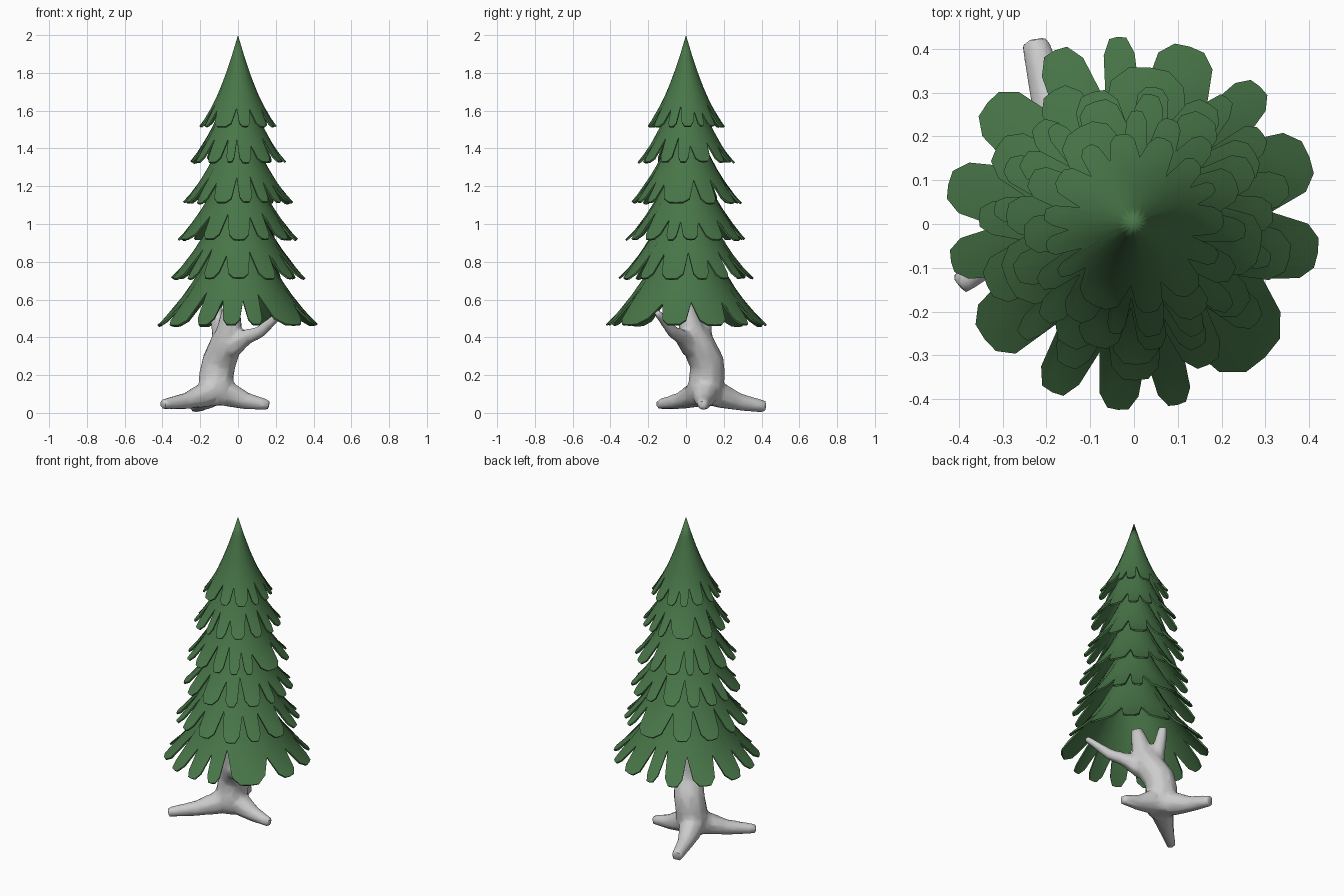
import bpy, bmesh, math, random
from mathutils import Vector

if "Cube" in bpy.data.objects:
    bpy.data.objects.remove(bpy.data.objects["Cube"])

random.seed(4)


def finish(name, bm, color=None, angle=40, mods=()):
    bmesh.ops.recalc_face_normals(bm, faces=bm.faces)
    me = bpy.data.meshes.new(name)
    bm.to_mesh(me)
    bm.free()
    ob = bpy.data.objects.new(name, me)
    bpy.context.collection.objects.link(ob)
    bpy.ops.object.select_all(action='DESELECT')
    ob.select_set(True)
    bpy.context.view_layer.objects.active = ob
    for kind, settings in mods:
        mod = ob.modifiers.new(kind.title(), kind)
        for key, value in settings.items():
            setattr(mod, key, value)
        bpy.ops.object.modifier_apply(modifier=mod.name)
    bpy.ops.object.shade_smooth_by_angle(angle=math.radians(angle))
    if color:
        ob.data.materials.append(color)
    return ob


def tube(bm, path, sides=8):
    """Tapered tube through (x, y, z, radius) stations."""
    pts = [Vector(p[:3]) for p in path]
    rings = []
    ref = None
    for i, p in enumerate(pts):
        t = (pts[min(i + 1, len(pts) - 1)] - pts[max(i - 1, 0)]).normalized()
        if ref is None:
            ref = Vector((0, 0, 1)) if abs(t.z) < 0.7 else Vector((1, 0, 0))
        a = (ref - t * ref.dot(t)).normalized()
        ref = a
        b = t.cross(a)
        ring = []
        for k in range(sides):
            w = 2 * math.pi * (k + 0.5) / sides
            ring.append(bm.verts.new(p + (a * math.cos(w) + b * math.sin(w)) * path[i][3]))
        rings.append(ring)
    for lo, hi in zip(rings, rings[1:]):
        for k in range(sides):
            n = (k + 1) % sides
            bm.faces.new((lo[k], lo[n], hi[n], hi[k]))
    bm.faces.new(rings[0][::-1])
    bm.faces.new(rings[-1])


# Trunk, leaning and forking into the crown, with three spreading roots;
# the tubes are fused, softened at the joints and reduced again
bm = bmesh.new()
tube(bm, [(-.12, .10, .04, .07), (-.12, .10, .10, .096), (-.115, .112, .20, .095),
          (-.10, .11, .27, .093), (-.065, .065, .36, .088), (-.045, .03, .44, .07),
          (-.03, -.01, .62, .035)], 10)
tube(bm, [(-.04, .03, .35, .065), (.05, -.025, .405, .043), (.12, -.07, .43, .034),
          (.235, -.155, .535, .02)], 6)
tube(bm, [(-.07, .09, .31, .07), (-.10, .095, .44, .044), (-.13, .11, .62, .03)], 6)
tube(bm, [(-.10, .10, .14, .09), (-.18, .045, .092, .068), (-.27, -.03, .064, .046),
          (-.40, -.14, .045, .028)])
tube(bm, [(-.12, .08, .14, .09), (-.16, .19, .088, .068), (-.19, .28, .058, .048),
          (-.227, .42, .032, .033)])
tube(bm, [(-.14, .10, .14, .09), (-.03, .10, .09, .066), (.05, .095, .061, .046),
          (.165, .09, .041, .028)])
finish("trunk", bm, None, 50, [
    ('REMESH', dict(mode='VOXEL', voxel_size=.012)),
    ('SMOOTH', dict(factor=.5, iterations=3)),
    ('DECIMATE', dict(ratio=.12))])

# Foliage skirts: concave cones with petal-like lobes cut into the hem
green = bpy.data.materials.new("needle_green")
green.diffuse_color = (.065, .18, .065, 1)
green.use_nodes = True
green.node_tree.nodes["Principled BSDF"].inputs["Base Color"].default_value = green.diffuse_color

BOUNDS = [-68, -23, 5, 37, 58, 87, 103, 126, 155, 181, 202, 233, 255, 275, 292]
LOBE = [(-1, 0), (-.65, .74), (-.33, .98), (0, 1.0), (.33, .98), (.65, .74)]
ROWS = [.18, .36, .54, .7, .85, 1]


def skirt(name, hem, radius, height, turn):
    lobes = []
    for a, b in zip(BOUNDS, BOUNDS[1:]):
        tip = random.uniform(.97, 1.0)
        for u, f in LOBE:
            lobes.append((a + (b - a) * (u + 1) / 2, f, tip))
    bm = bmesh.new()
    apex = bm.verts.new((0, 0, hem + height))
    notch = .66
    cols = []
    for ang, f, tip in lobes:
        if f == 0:
            notch = random.uniform(.62, .74)
        end = notch + (tip - notch) * f
        w = math.radians(ang + turn)
        col = []
        for row in ROWS:
            p = end * row
            col.append(bm.verts.new((radius * p * math.cos(w), radius * p * math.sin(w),
                                     hem + height * (1 - p) * (1 - .53 * p))))
        cols.append(col)
    for c, d in zip(cols, cols[1:] + cols[:1]):
        bm.faces.new((apex, c[0], d[0]))
        for i in range(len(ROWS) - 1):
            bm.faces.new((c[i], c[i + 1], d[i + 1], d[i]))
    finish(name, bm, green, 50, [('SOLIDIFY', dict(thickness=.01, offset=-1))])


TIERS = [(.46, .437, .72, 0), (.71, .365, .63, 130), (.915, .325, .58, 250),
         (1.11, .30, .56, 35), (1.325, .26, .54, 165), (1.515, .208, .485, 290)]
for n, tier in enumerate(TIERS, 1):
    skirt(f"foliage_tier_{n}", *tier)
